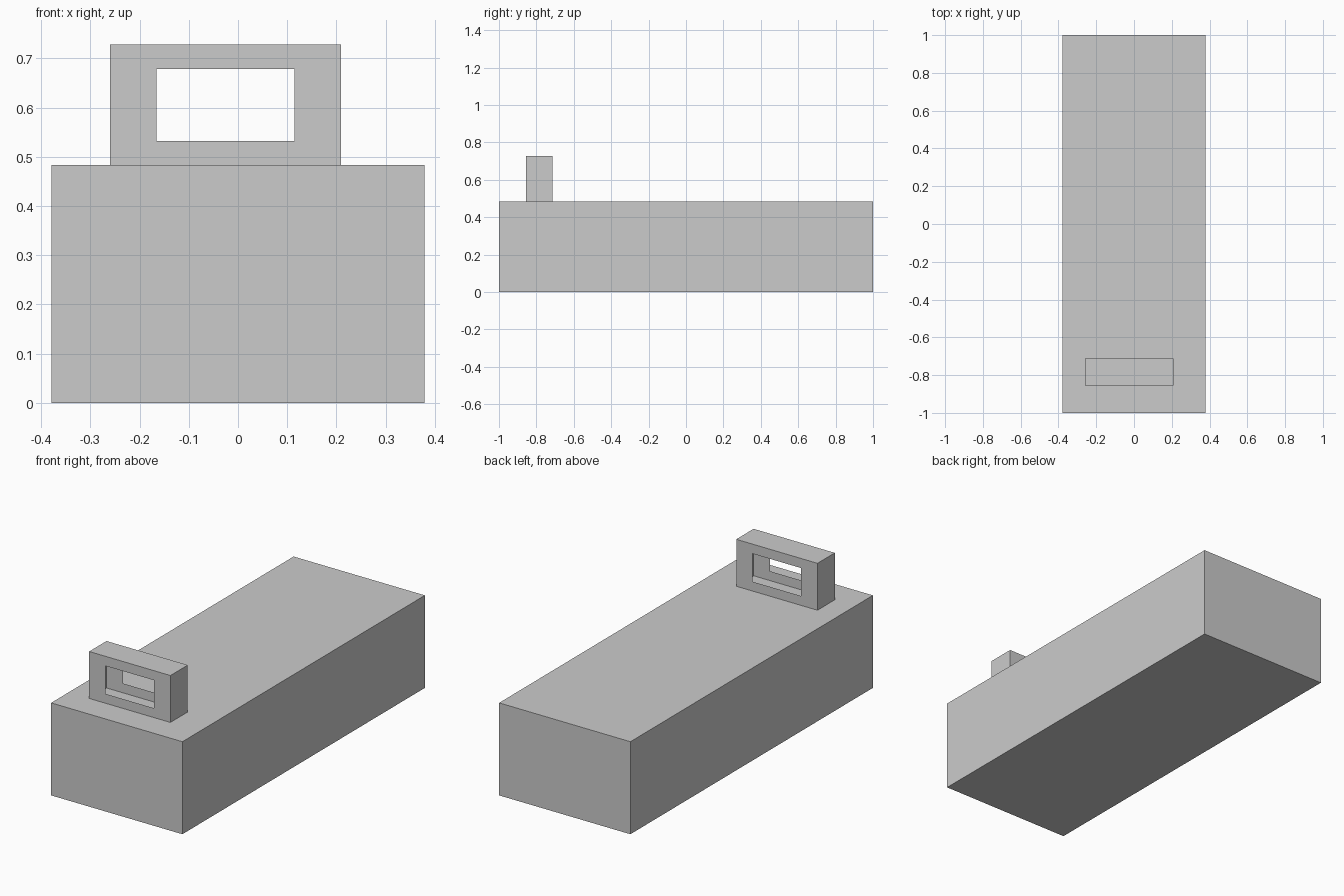
import bpy
import bmesh

if "Cube" in bpy.data.objects:
    bpy.data.objects.remove(bpy.data.objects["Cube"])


def make_object(name, bm):
    mesh = bpy.data.meshes.new(name)
    bm.to_mesh(mesh)
    bm.free()
    obj = bpy.data.objects.new(name, mesh)
    bpy.context.collection.objects.link(obj)
    return obj


def rect(bm, x0, x1, z0, z1, y):
    return [bm.verts.new((x, y, z)) for x, z in ((x0, z0), (x1, z0), (x1, z1), (x0, z1))]


def bridge(bm, a, b, sides=range(4)):
    for i in sides:
        j = (i + 1) % 4
        bm.faces.new((a[i], a[j], b[j], b[i]))


W, L, H = 0.379, 1.0, 0.483

# Main block
bm = bmesh.new()
front = rect(bm, -W, W, 0, H, -L)
back = rect(bm, -W, W, 0, H, L)
bm.faces.new(front)
bm.faces.new(back)
bridge(bm, front, back)
bmesh.ops.recalc_face_normals(bm, faces=bm.faces)
make_object("body_block", bm)

# Thin hollow housing with a window in its front and back sheets,
# open at the bottom where it stands on the block
bm = bmesh.new()
outers = []
for y in (-0.856, -0.713):
    outer = rect(bm, -0.26, 0.209, H, 0.728, y)
    window = rect(bm, -0.166, 0.115, 0.532, 0.678, y)
    bridge(bm, outer, window)
    outers.append(outer)
bridge(bm, outers[0], outers[1], sides=(1, 2, 3))
bmesh.ops.recalc_face_normals(bm, faces=bm.faces)
make_object("window_housing", bm)
